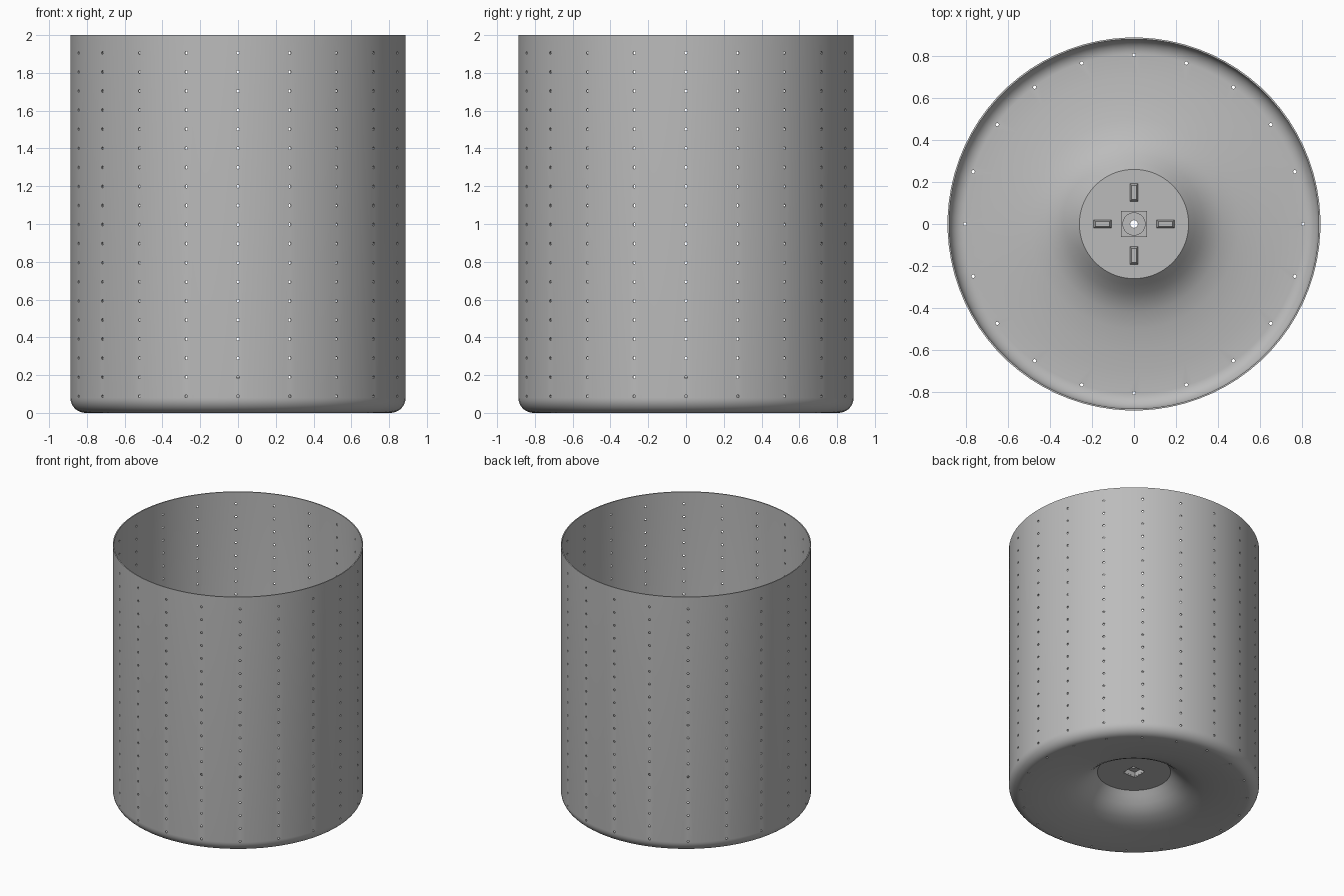
import bpy, bmesh, math
from mathutils import Matrix, Vector

if "Cube" in bpy.data.objects:
    bpy.data.objects.remove(bpy.data.objects["Cube"], do_unlink=True)

STEEL = bpy.data.materials.new("grey_steel")
STEEL.use_nodes = True
GREY = (0.5, 0.5, 0.5, 1)
STEEL.diffuse_color = GREY
STEEL.node_tree.nodes["Principled BSDF"].inputs["Base Color"].default_value = GREY


def finish(bm, name):
    bmesh.ops.recalc_face_normals(bm, faces=bm.faces)
    mesh = bpy.data.meshes.new(name)
    bm.to_mesh(mesh)
    bm.free()
    mesh.materials.append(STEEL)
    obj = bpy.data.objects.new(name, mesh)
    bpy.context.collection.objects.link(obj)
    return obj


def smooth(obj):
    bpy.ops.object.select_all(action="DESELECT")
    obj.select_set(True)
    bpy.context.view_layer.objects.active = obj
    bpy.ops.object.shade_smooth_by_angle(angle=math.radians(30))


def lathe(name, profile, steps, start):
    """Turn a closed (radius, height) outline around the z axis."""
    bm = bmesh.new()
    turn = Matrix.Rotation(start, 3, "Z")
    verts = [bm.verts.new(turn @ Vector((r, 0, z))) for r, z in profile]
    edges = [bm.edges.new((a, b)) for a, b in zip(verts, verts[1:])]
    if profile[0][0] > 0:
        edges.append(bm.edges.new((verts[-1], verts[0])))
    bmesh.ops.spin(bm, geom=verts + edges, axis=(0, 0, 1), cent=(0, 0, 0),
                   angle=math.tau, steps=steps, use_duplicate=False)
    bmesh.ops.remove_doubles(bm, verts=bm.verts, dist=1e-5)
    return finish(bm, name)


# Drum shell: raised hub, flared floor, rounded corner, thin straight wall
R, T, HUB, FILLET = 0.888, 0.008, 0.18, 0.08
floor = [(0, HUB), (0.26, HUB), (0.29, 0.148), (0.33, 0.108), (0.37, 0.078),
         (0.42, 0.052), (0.5, 0.03), (0.6, 0.015), (0.7, 0.005)]
corner = [math.radians(a) for a in range(-90, 1, 10)]


def arc(radius):
    return [(R - FILLET + radius * math.cos(a), FILLET + radius * math.sin(a))
            for a in corner]


outer = floor + arc(FILLET) + [(R, 2)]
inner = [(r, z + T) for r, z in floor] + arc(FILLET - T) + [(R - T, 2)]
COLUMNS, STEPS = 20, 80
shell = lathe("drum_shell", outer + inner[::-1], STEPS, math.pi / STEPS)

# Cutter: drain holes in the wall and floor, and the square shaft opening
bm = bmesh.new()
for c in range(COLUMNS):
    spin = Matrix.Rotation(math.tau * c / COLUMNS, 4, "Z")
    places = [Matrix.Translation((R, 0, 0.088 + 0.101 * k)) @
              Matrix.Rotation(math.pi / 2, 4, "Y") for k in range(19)]
    places.append(Matrix.Translation((0.805, 0, 0)))
    for place in places:
        bmesh.ops.create_cone(bm, cap_ends=True, segments=10, radius1=0.008,
                              radius2=0.008, depth=0.06, matrix=spin @ place)
bmesh.ops.create_cube(bm, size=0.11, matrix=Matrix.Translation((0, 0, HUB)))
cutter = finish(bm, "hole_cutter")
cutter.hide_render = True

cut = shell.modifiers.new("holes", "BOOLEAN")
cut.operation = "DIFFERENCE"
cut.solver = "MANIFOLD"
cut.object = cutter
bpy.context.view_layer.objects.active = shell
bpy.ops.object.modifier_apply(modifier=cut.name)
bpy.data.objects.remove(cutter, do_unlink=True)
smooth(shell)

# Square shaft socket, open below, with a round washer on top
D = math.sqrt(2)
top = HUB + 0.05
lathe("shaft_socket", [(0.062 * D, HUB + T), (0.062 * D, top), (0.018 * D, top),
                       (0.018 * D, top - T), (0.054 * D, top - T),
                       (0.054 * D, HUB + T)], 4, math.pi / 4)
washer = lathe("shaft_washer", [(0.018, top - T), (0.055, top - T),
                                (0.055, top + T), (0.018, top + T)], 32, 0)
smooth(washer)

# Four tapered lugs around the socket
for i, side in enumerate(("left", "back", "right", "front")):
    bm = bmesh.new()
    place = Matrix.Rotation(i * math.pi / 2, 4, "Z") @ Matrix.Translation((0.15, 0, HUB + 0.016))
    bmesh.ops.create_cube(bm, size=1, matrix=place @ Matrix.Diagonal((0.088, 0.042, 0.024, 1)))
    centre = place.translation
    for v in bm.verts:
        if v.co.z > centre.z:
            inward = place.inverted() @ v.co
            inward.x *= 0.78
            inward.y *= 0.55
            v.co = place @ inward
    finish(bm, "hub_lug_" + side)
